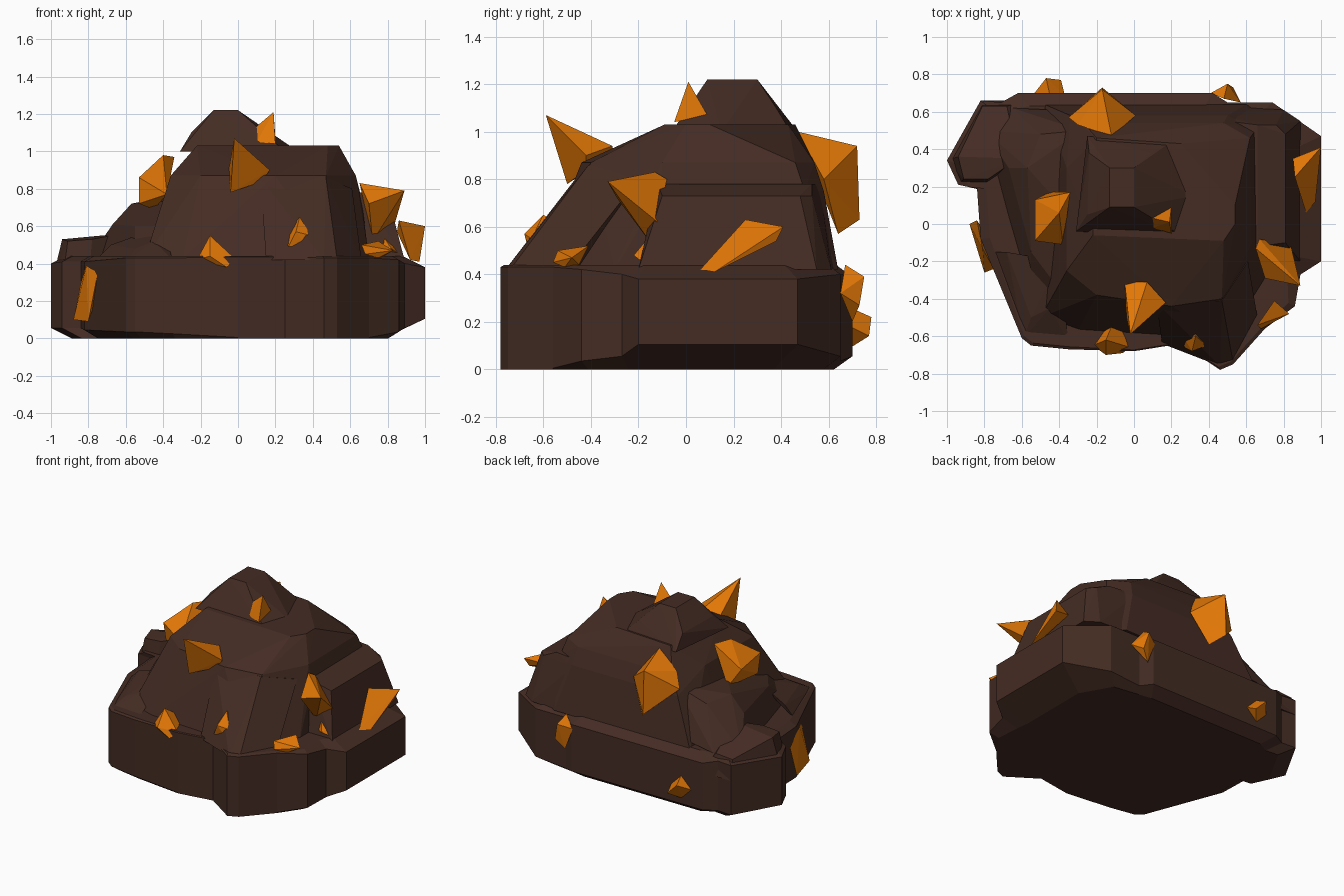
import bpy, bmesh


def material(name, rgb):
    m = bpy.data.materials.new(name)
    m.diffuse_color = (*rgb, 1)
    return m


BROWN = material("dark brown rock", (0.058, 0.025, 0.017))
ORANGE = material("orange crystal", (0.76, 0.185, 0.002))


def finish(bm, name, mat):
    bmesh.ops.recalc_face_normals(bm, faces=bm.faces)
    me = bpy.data.meshes.new(name)
    bm.to_mesh(me)
    bm.free()
    me.materials.append(mat)
    ob = bpy.data.objects.new(name, me)
    bpy.context.collection.objects.link(ob)
    return ob


def hull(name, mat, *pts):
    """Faceted chunk: convex hull around a few corner points."""
    bm = bmesh.new()
    for p in pts:
        bm.verts.new(p)
    r = bmesh.ops.convex_hull(bm, input=bm.verts)
    junk = {v for v in r["geom_interior"] + r["geom_unused"] if isinstance(v, bmesh.types.BMVert)}
    bmesh.ops.delete(bm, geom=list(junk), context='VERTS')
    return finish(bm, name, mat)


def ring(z, *xy):
    return [(x, y, z) for x, y in xy]


# rock base: outline points with the heights where the lower and upper bevels begin
outline = [(-1, .34, .05, .40), (-.82, .66, .05, .41), (-.71, .65, .05, .41),
           (-.62, .70, .05, .39), (.42, .70, .05, .39), (.50, .65, .03, .40),
           (.74, .65, .05, .40), (1, .47, .10, .38), (1, -.20, .10, .38),
           (.89, -.27, .05, .40), (.86, -.44, .03, .42), (.70, -.56, 0, .43),
           (.53, -.75, 0, .43), (.46, -.78, 0, .43), (.25, -.64, 0, .435),
           (0, -.68, 0, .435), (-.35, -.67, .02, .43), (-.55, -.65, .03, .43),
           (-.60, -.61, .03, .43), (-.82, -.08, .04, .41), (-.84, .20, .05, .41),
           (-.94, .21, .05, .41)]
bm = bmesh.new()
levels = [[], [], [], []]
for x, y, lo, hi in outline:
    b, t = 1 - 2.2 * lo, 1 - 2 * (.44 - hi)
    for lv, co in zip(levels, [(x * b, y * b, 0), (x, y, lo + .005), (x, y, hi), (x * t, y * t, .44)]):
        lv.append(bm.verts.new(co))
n = len(outline)
for a, b in zip(levels, levels[1:]):
    for i in range(n):
        j = (i + 1) % n
        bm.faces.new((a[i], a[j], b[j], b[i]))
bm.faces.new(levels[0])
bm.faces.new(levels[-1])
finish(bm, "rock_base", BROWN)

# main mound, rising from the base to a flat shoulder
hull("rock_mound", BROWN,
     *ring(.42, (-.5, -.5), (-.3, -.57), (.5, -.62), (.7, -.3), (.7, .57), (.6, .64), (-.48, .64), (-.5, .2)),
     *ring(.75, (.66, -.1), (.65, .5), (.5, .58), (-.34, .58)),
     *ring(.87, (-.36, -.25), (-.2, -.38), (.2, -.44), (.47, -.4), (.63, -.1), (.62, .46), (.48, .54), (-.27, .54), (-.36, .3)),
     *ring(1.03, (-.22, -.06), (.48, -.09), (.54, 0), (.54, .1), (.25, .43), (-.2, .46)))

# summit
hull("rock_peak", BROWN,
     *ring(1.0, (-.31, -.04), (.25, -.06), (.32, .15), (.2, .44), (-.25, .47)),
     *ring(1.1, (-.25, .05), (-.24, .38), (.12, .05), (.1, .38)),
     *ring(1.22, (-.13, .09), (0, .09), (0, .3), (-.13, .3)))

# tall block against the right side of the mound
hull("rock_right_block", BROWN,
     *ring(.42, (.5, -.2), (.89, -.2), (.89, .55), (.8, .61), (.5, .63)),
     *ring(.73, (.81, -.1), (.81, .48), (.76, .53), (.5, .57)),
     *ring(.78, (.5, -.12), (.66, -.12), (.66, .53), (.5, .55)))

# spur running down to the front corner
hull("rock_front_spur", BROWN, (.46, -.76, .42), (.53, -.74, .42), (.15, -.64, .42), (.66, -.5, .42),
     (.47, -.41, .86), (.12, -.42, .86), (.61, -.2, .8), (.3, -.2, .5))

# stepped shoulder and lump on the left
hull("rock_left_shoulder", BROWN, (-.8, .5, .42), (-.68, .05, .42), (-.55, -.4, .42), (-.3, -.5, .42),
     (-.67, .3, .61), (-.57, .3, .72), (-.5, .48, .7), (-.28, .5, .78), (-.3, 0, .74),
     (-.55, -.15, .6), (-.4, -.35, .6), (-.65, .62, .44), (-.2, .6, .5))
hull("rock_left_lump", BROWN, (-1, .34, .28), (-.82, .66, .3), (-.94, .21, .3), (-.8, .2, .3), (-.55, .66, .3),
     (-.94, .36, .53), (-.91, .24, .52), (-.78, .24, .53), (-.81, .63, .44), (-.68, .63, .45), (-.62, .35, .56))
hull("rock_left_front_ridge", BROWN, (-.59, -.61, .42), (-.35, -.63, .42), (-.76, -.15, .42),
     (-.55, -.5, .48), (-.68, -.15, .5), (-.4, -.2, .6), (-.45, -.45, .52))

# crystals
crystals = {
    "upper_front": [(-.02, -.59, 1.07), (.17, -.42, .9), (-.04, -.5, .78), (.13, -.42, .84), (-.05, -.31, .9), (.07, -.31, .94)],
    "upper_left": [(-.4, .06, .98), (-.34, .17, .97), (-.53, -.09, .86), (-.53, .13, .82), (-.53, -.06, .72),
                   (-.38, -.11, .77), (-.45, .17, .69)],
    "upper_back": [(-.17, .72, .94), (-.17, .73, .63), (-.35, .57, .8), (.01, .58, .8), (-.12, .47, 1), (-.1, .64, .57), (-.3, .53, .9)],
    "upper_right": [(.89, -.33, .79), (.65, -.13, .83), (.84, -.12, .62), (.67, -.08, .8), (.7, -.29, .72), (.72, -.14, .52)],
}
crystals.update({
    "lower_right": [(1, .41, .6), (.86, .25, .63), (.92, .06, .42), (.97, .12, .41), (.98, .38, .54), (.85, .35, .57)],
    "top": [(.19, .01, 1.21), (.06, .04, 1.1), (.2, .09, 1.07), (.2, -.05, 1.04), (.1, -.02, 1.05)],
    "front_left": [(-.15, -.62, .55), (-.22, -.65, .42), (-.02, -.66, .43), (-.06, -.69, .38), (-.15, -.7, .44), (-.1, -.5, .46)],
    "front_right": [(.33, -.6, .65), (.39, -.65, .55), (.36, -.66, .5), (.27, -.66, .49), (.25, -.58, .54), (.31, -.68, .57), (.33, -.45, .55)],
    "right_corner": [(.66, -.54, .5), (.75, -.41, .52), (.83, -.48, .47), (.75, -.51, .43), (.68, -.56, .45), (.78, -.45, .44)],
})
crystals.update({
    "left": [(-.81, -.13, .39), (-.75, -.24, .35), (-.8, -.26, .09), (-.88, 0, .1), (-.84, .02, .3), (-.76, -.1, .2)],
    "back_left": [(-.54, .69, .17), (-.47, .78, .22), (-.39, .77, .14), (-.37, .69, .18), (-.45, .69, .26), (-.46, .69, .09)],
    "back_right": [(.41, .7, .36), (.5, .75, .39), (.53, .73, .27), (.57, .65, .32), (.48, .67, .44), (.47, .7, .2)],
    "right_small": [(.78, -.17, .54), (.82, -.22, .48), (.88, -.17, .44), (.7, -.14, .46), (.84, -.15, .5)],
})
for name, pts in crystals.items():
    hull("crystal_" + name, ORANGE, *pts)
